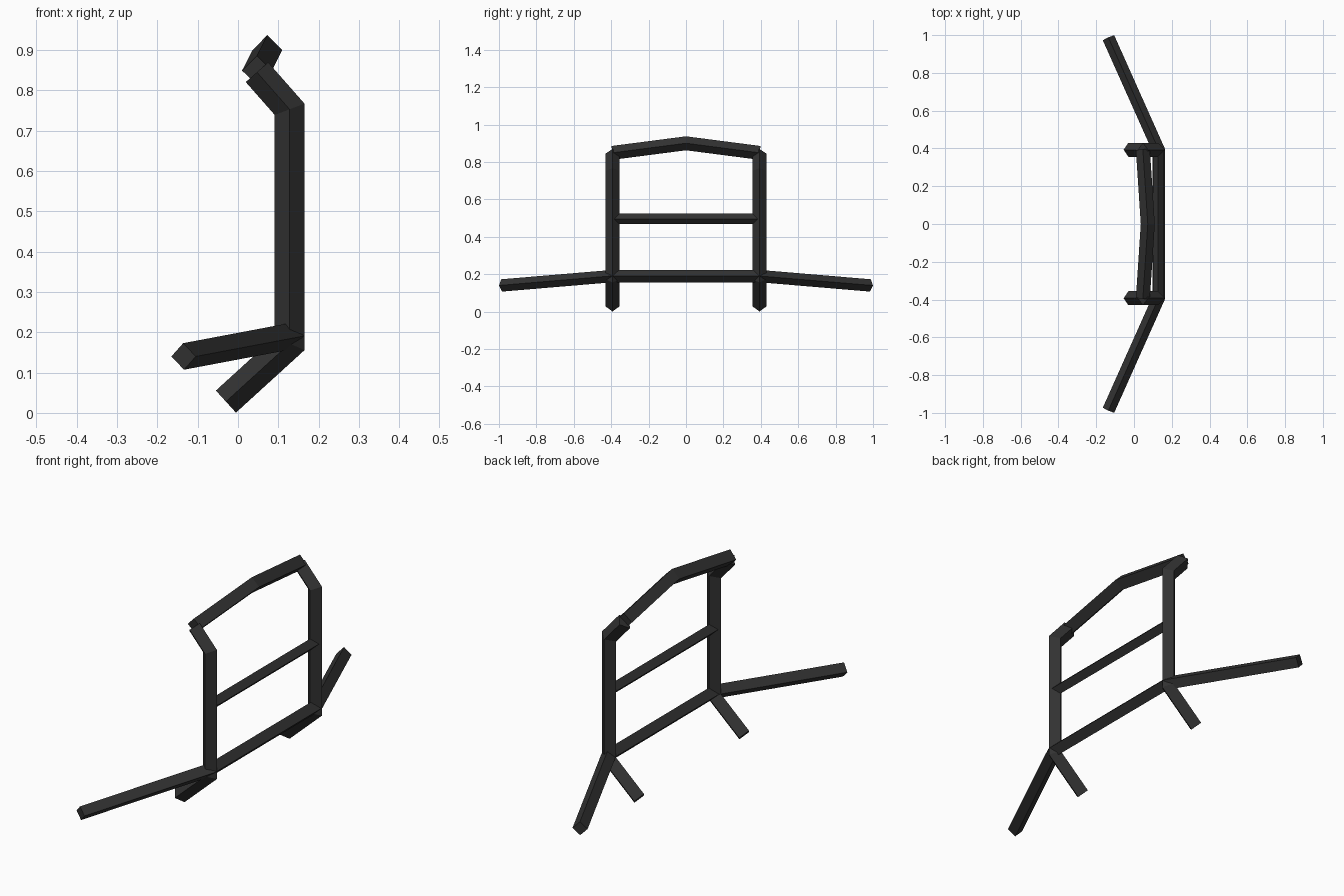
import bpy, bmesh
from mathutils import Vector

cube = bpy.data.objects.get("Cube")
if cube:
    bpy.data.objects.remove(cube, do_unlink=True)

black = bpy.data.materials.new("matte black")
black.use_nodes = True
black.diffuse_color = (0.032, 0.032, 0.032, 1)
black.node_tree.nodes["Principled BSDF"].inputs["Base Color"].default_value = (0.032, 0.032, 0.032, 1)


def bar(name, path, radius, up):
    """Four-sided bar with a diamond section, mitred along the path."""
    pts = [Vector(p) for p in path]
    up = Vector(up)
    dirs = [(b - a).normalized() for a, b in zip(pts, pts[1:])]
    bm = bmesh.new()
    rings = []
    for i, p in enumerate(pts):
        before, after = dirs[max(i - 1, 0)], dirs[min(i, len(dirs) - 1)]
        plane = (before + after).normalized()
        side = before.cross(up).normalized()
        top = side.cross(before)
        ring = []
        for v in (side, top, -side, -top):
            v = v * radius
            # slide each corner along the bar onto the mitre plane
            v -= before * (v.dot(plane) / before.dot(plane))
            ring.append(bm.verts.new(p + v))
        rings.append(ring)
    for a, b in zip(rings, rings[1:]):
        for k in range(4):
            n = (k + 1) % 4
            bm.faces.new((a[k], a[n], b[n], b[k]))
    bm.faces.new(rings[0])
    bm.faces.new(rings[-1])
    bmesh.ops.recalc_face_normals(bm, faces=bm.faces)
    mesh = bpy.data.meshes.new(name)
    bm.to_mesh(mesh)
    bm.free()
    mesh.materials.append(black)
    obj = bpy.data.objects.new(name, mesh)
    bpy.context.collection.objects.link(obj)


HALF = 0.393   # half the distance between the posts
POST_X = 0.128
Z = (0, 0, 1)

# Bent posts at both ends of the frame
for name, y in (("front_post", -HALF), ("back_post", HALF)):
    bar(name, [(-0.03, y, 0.028), (POST_X, y, 0.172),
               (POST_X, y, 0.753), (0.047, y, 0.845)], 0.037, (0, 1, 0))

# Bottom rail with its two swept wings
bar("bottom_rail_and_wings",
    [(-0.135, -0.986, 0.14), (0.13, -HALF, 0.19),
     (0.13, HALF, 0.19), (-0.135, 0.986, 0.14)], 0.033, Z)

# Middle rail
bar("middle_rail", [(POST_X, -HALF, 0.496), (POST_X, HALF, 0.496)], 0.028, Z)

# Peaked top rail
bar("top_rail", [(0.047, -HALF, 0.849), (0.073, 0, 0.9),
                 (0.047, HALF, 0.849)], 0.037, Z)
